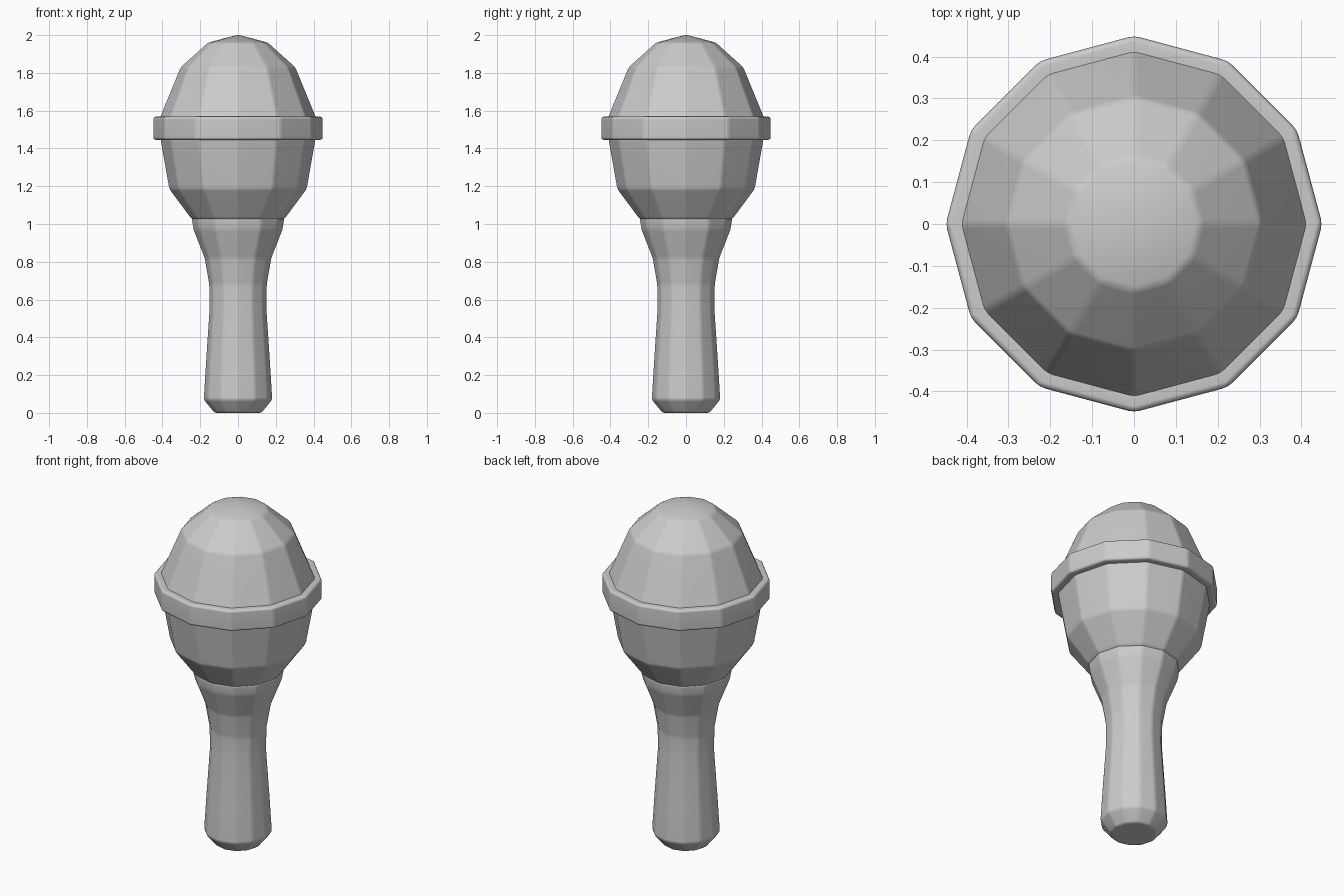
import bpy, bmesh, math

if "Cube" in bpy.data.objects:
    bpy.data.objects.remove(bpy.data.objects["Cube"])

SIDES = 12

gray = bpy.data.materials.new("plain_gray")
gray.diffuse_color = (0.6, 0.6, 0.6, 1)
gray.use_nodes = True
gray.node_tree.nodes["Principled BSDF"].inputs["Base Color"].default_value = gray.diffuse_color


def lathe(name, profile, bevel, closed=False):
    """Spin a (radius, height) profile into a faceted part; radius 0 is a pole."""
    bm = bmesh.new()
    rings = []
    for r, z in profile:
        if r == 0:
            rings.append([bm.verts.new((0, 0, z))] * SIDES)
        else:
            rings.append([bm.verts.new((r * math.cos(math.tau * i / SIDES),
                                        r * math.sin(math.tau * i / SIDES), z))
                          for i in range(SIDES)])
    pairs = list(zip(rings, rings[1:]))
    if closed:
        pairs.append((rings[-1], rings[0]))
    for a, b in pairs:
        for i in range(SIDES):
            j = (i + 1) % SIDES
            corners = list(dict.fromkeys((a[i], a[j], b[j], b[i])))
            bm.faces.new(corners)
    # flat caps on open ends
    if not closed:
        for ring in (rings[0], rings[-1]):
            if ring[0] is not ring[1]:
                bm.faces.new(ring)
    bmesh.ops.recalc_face_normals(bm, faces=bm.faces)
    mesh = bpy.data.meshes.new(name)
    bm.to_mesh(mesh)
    bm.free()
    mesh.materials.append(gray)
    obj = bpy.data.objects.new(name, mesh)
    bpy.context.collection.objects.link(obj)
    for p in mesh.polygons:
        p.use_smooth = True
    # softened facet edges
    mod = obj.modifiers.new("soft_edges", "BEVEL")
    mod.width = bevel
    mod.segments = 2
    mod.limit_method = "ANGLE"
    mod.angle_limit = math.radians(8)
    mod = obj.modifiers.new("flat_facets", "WEIGHTED_NORMAL")
    mod.keep_sharp = True
    return obj


# handle: chamfered foot, narrow waist, flared collar
lathe("handle", [(0.125, 0), (0.183, 0.07), (0.172, 0.25), (0.152, 0.55),
                 (0.154, 0.68), (0.178, 0.82), (0.237, 0.97), (0.247, 1.03),
                 (0.20, 1.04)], 0.012)

# lower cup of the head
lathe("head_cup", [(0.22, 1.01), (0.25, 1.03), (0.365, 1.185), (0.412, 1.45),
                   (0.40, 1.50)], 0.012)

# domed grille
lathe("head_dome", [(0.40, 1.50), (0.416, 1.56), (0.305, 1.83), (0.16, 1.96),
                    (0, 2.002)], 0.012)

# raised band around the head
lathe("head_band", [(0.38, 1.445), (0.45, 1.445), (0.45, 1.568), (0.38, 1.568)],
      0.014, closed=True)
